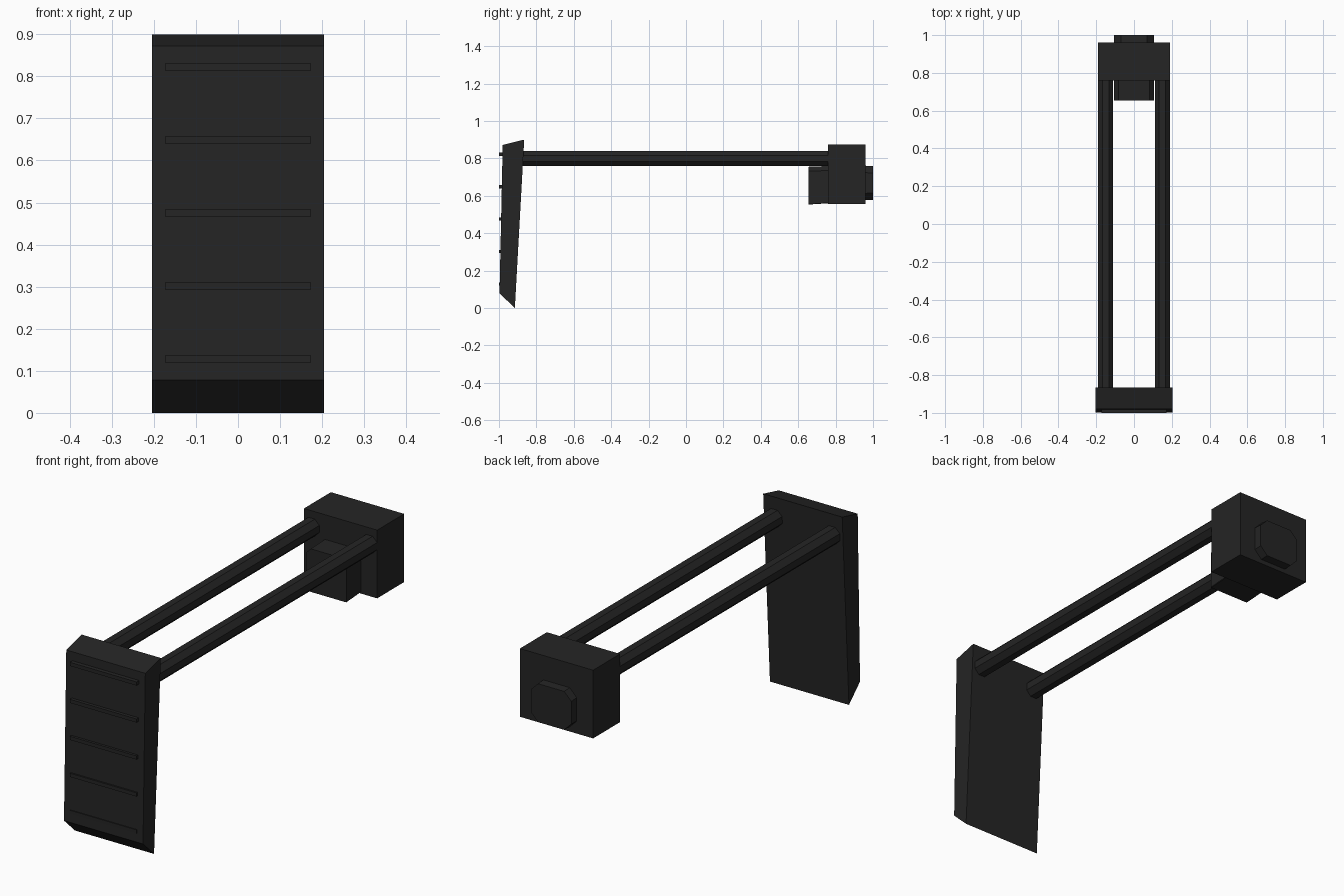
import bpy, bmesh, math
from mathutils import Vector

if "Cube" in bpy.data.objects:
    bpy.data.objects.remove(bpy.data.objects["Cube"])

black = bpy.data.materials.new("matte black")
black.diffuse_color = (0.018, 0.018, 0.018, 1)
black.use_nodes = True
black.node_tree.nodes["Principled BSDF"].inputs["Base Color"].default_value = black.diffuse_color


def loft(name, ring_a, ring_b):
    """Closed solid between two matching rings of points."""
    bm = bmesh.new()
    a = [bm.verts.new(p) for p in ring_a]
    b = [bm.verts.new(p) for p in ring_b]
    bm.faces.new(a)
    bm.faces.new(b)
    n = len(a)
    for i in range(n):
        j = (i + 1) % n
        bm.faces.new((a[i], a[j], b[j], b[i]))
    bmesh.ops.recalc_face_normals(bm, faces=bm.faces)
    mesh = bpy.data.meshes.new(name)
    bm.to_mesh(mesh)
    bm.free()
    mesh.materials.append(black)
    obj = bpy.data.objects.new(name, mesh)
    bpy.context.collection.objects.link(obj)
    return obj


def box(name, x0, x1, y0, y1, z0, z1):
    ring = [(x0, z0), (x1, z0), (x1, z1), (x0, z1)]
    return loft(name, [(x, y0, z) for x, z in ring], [(x, y1, z) for x, z in ring])


def chamfered(y, w, z0, z1, top, bottom):
    """Rectangle at depth y with cut top and bottom corners."""
    half = [(w - bottom, z0), (w, z0 + bottom), (w, z1 - top), (w - top, z1)]
    return [(x, y, z) for x, z in half] + [(-x, y, z) for x, z in reversed(half)]


# Slanted shoulder plate, extruded sideways
profile = [(-0.98, 0.872), (-0.865, 0.90), (-0.915, 0.0), (-0.997, 0.078)]
loft("shoulder_plate", [(-0.205, y, z) for y, z in profile],
     [(0.205, y, z) for y, z in profile])

# Grip ridges on the plate
for i in range(5):
    z = 0.128 + i * 0.1735
    box(f"grip_ridge_{i + 1}", -0.173, 0.173, -1.0, -0.96, z - 0.0085, z + 0.0085)

# Two octagonal rods
for side, sx in (("left", -1), ("right", 1)):
    r = 0.04 / math.cos(math.pi / 8)
    ring = [(sx * 0.15 + r * math.cos((k + 0.5) * math.pi / 4),
             0.80 + r * math.sin((k + 0.5) * math.pi / 4)) for k in range(8)]
    loft(f"{side}_rod", [(x, -0.89, z) for x, z in ring], [(x, 0.78, z) for x, z in ring])

# Mounting block
box("mounting_block", -0.19, 0.19, 0.76, 0.96, 0.555, 0.875)

# Front boss: chamfered top, slightly sloping bottom
loft("front_boss", chamfered(0.655, 0.105, 0.553, 0.755, 0.024, 0.002),
     chamfered(0.78, 0.105, 0.561, 0.76, 0.024, 0.002))

# Rear boss: all corners chamfered
loft("rear_boss", chamfered(0.94, 0.105, 0.575, 0.762, 0.037, 0.037),
     chamfered(1.0, 0.105, 0.578, 0.758, 0.037, 0.037))
